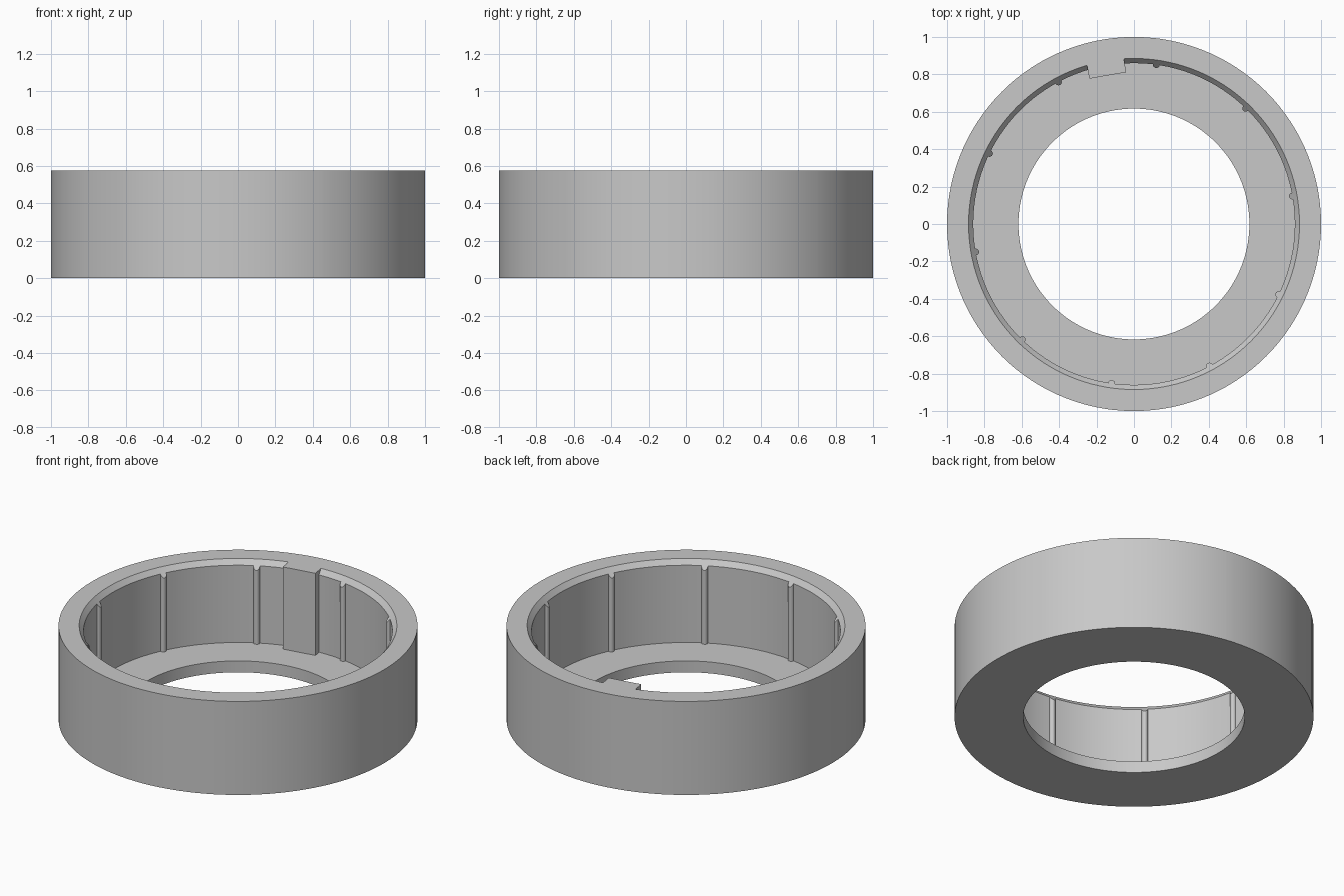
import bpy, bmesh
from math import sin, cos, pi, radians, sqrt
from mathutils import Matrix

cube = bpy.data.objects.get("Cube")
if cube:
    bpy.data.objects.remove(cube)

H, FLOOR, R_OUT, R_HOLE, R_WALL = 0.575, 0.07, 1.0, 0.617, 0.86
R_BEVEL, BEVEL_SLOPE, BEVEL_Z = 0.885, 1.2, 0.545
RIB, SEGMENTS = 0.018, 120
KEY_ANGLE, KEY_WIDTH, KEY_R = radians(100), 0.2, 0.8065

grey = bpy.data.materials.new("light grey")
grey.use_nodes = True
grey.diffuse_color = (0.58, 0.58, 0.58, 1)
grey.node_tree.nodes["Principled BSDF"].inputs["Base Color"].default_value = grey.diffuse_color


def make_object(name, bm):
    bmesh.ops.recalc_face_normals(bm, faces=bm.faces)
    mesh = bpy.data.meshes.new(name)
    bm.to_mesh(mesh)
    bm.free()
    mesh.materials.append(grey)
    obj = bpy.data.objects.new(name, mesh)
    bpy.context.collection.objects.link(obj)
    return obj


# Angles round the ring with the wall radius at each, refined at the ten ribs
ribs = [radians(10 + 36 * i) for i in range(10)]
stations = []
for i in range(SEGMENTS):
    a = 2 * pi * i / SEGMENTS
    if all(abs(a - r) > RIB / R_WALL * 1.2 for r in ribs):
        stations.append((a, R_WALL))
for r in ribs:
    for k in range(9):
        t = RIB * cos(pi * k / 8)
        stations.append((r + t / R_WALL, R_WALL - sqrt(max(RIB**2 - t * t, 0))))
stations.sort()

# Ring body: floor with a hole, ribbed wall and bevelled rim
bm = bmesh.new()
loops = []
for a, wall in stations:
    profile = [(R_HOLE, 0), (R_OUT, 0), (R_OUT, H), (R_BEVEL, H),
               (wall, BEVEL_Z - (R_WALL - wall) * BEVEL_SLOPE),
               (wall, FLOOR), (R_HOLE, FLOOR)]
    loops.append([bm.verts.new((r * cos(a), r * sin(a), z)) for r, z in profile])
for i, here in enumerate(loops):
    there = loops[(i + 1) % len(loops)]
    for j in range(len(here)):
        k = (j + 1) % len(here)
        bm.faces.new((here[j], there[j], there[k], here[k]))
ring = make_object("ring_body", bm)

# Locating key: a full-height block on the inside of the wall
bm = bmesh.new()
depth, bottom = 0.13, 0.03
bmesh.ops.create_cube(bm, size=1, matrix=Matrix.Rotation(KEY_ANGLE, 4, 'Z')
                      @ Matrix.Translation((KEY_R + depth / 2, 0, (H + bottom) / 2))
                      @ Matrix.Diagonal((depth, KEY_WIDTH, H - bottom, 1)))
key = make_object("locating_key", bm)
key.hide_render = True

# Join the key to the ring and shade
union = ring.modifiers.new("join_key", 'BOOLEAN')
union.operation = 'UNION'
union.solver = 'EXACT'
union.object = key
bpy.ops.object.select_all(action='DESELECT')
ring.select_set(True)
bpy.context.view_layer.objects.active = ring
bpy.ops.object.modifier_apply(modifier=union.name)
bpy.data.objects.remove(key)
bpy.ops.object.shade_smooth_by_angle(angle=radians(25))
